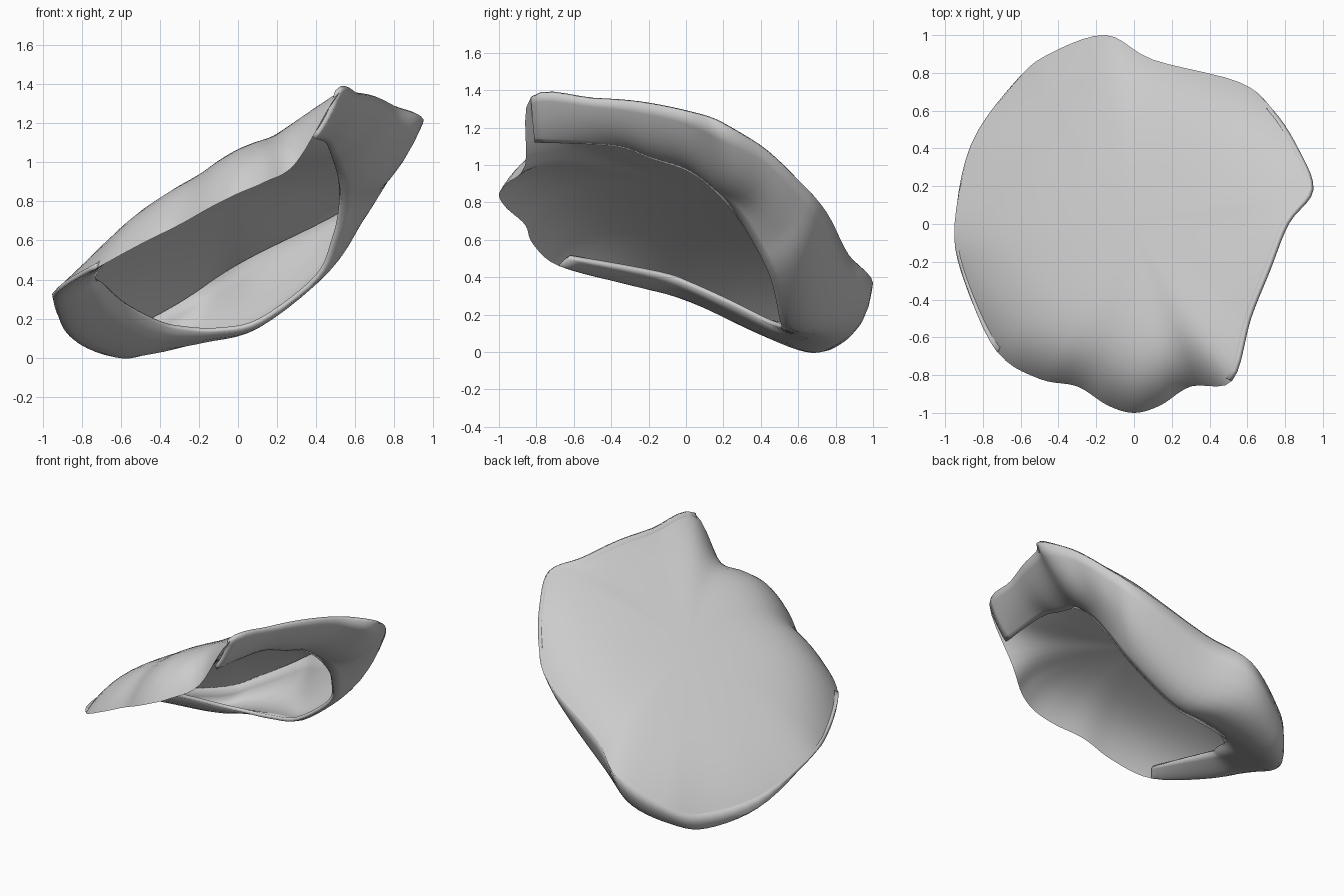
import bpy, bmesh, math
from mathutils import Vector

if "Cube" in bpy.data.objects:
    bpy.data.objects.remove(bpy.data.objects["Cube"])

grey = bpy.data.materials.new("shell grey")
grey.diffuse_color = (0.6, 0.6, 0.6, 1)
grey.use_nodes = True
grey.node_tree.nodes["Principled BSDF"].inputs["Base Color"].default_value = grey.diffuse_color

# Outer rim of the shell, counter-clockwise from the high front corner
RIM = [(.52, -.83, 1.36), (.62, -.5, 1.35), (.72, -.25, 1.33), (.82, 0, 1.28),
       (.95, .18, 1.22), (.87, .4, 1.1), (.74, .6, .92), (.56, .75, .75),
       (.1, .87, .52), (-.15, 1, .37), (-.45, .9, .2), (-.62, .76, .13),
       (-.85, .42, .18), (-.95, 0, .31), (-.9, -.3, .36), (-.72, -.68, .46),
       (-.5, -.82, .58), (-.3, -.86, .68), (-.14, -.96, .77), (0, -1, .84),
       (.14, -.96, .9), (.3, -.86, 1.0)]
# Belly and inner lip of the curled flap, matching the first 16 rim points
BELLY = [(.47, -.82, 1.23), (.55, -.46, 1.2), (.62, -.22, 1.14), (.68, 0, 1.07),
         (.75, .22, .92), (.71, .4, .83), (.62, .52, .67), (.5, .62, .5),
         (.1, .72, .2), (-.2, .85, .1), (-.45, .77, .02), (-.62, .64, 0),
         (-.82, .38, .1), (-.88, .02, .27), (-.84, -.25, .36), (-.7, -.66, .47)]
LIP = [(.4, -.81, 1.12), (.45, -.39, 1.1), (.48, -.18, 1.03), (.5, 0, .97),
       (.52, .13, .88), (.53, .25, .75), (.5, .35, .6), (.41, .45, .4),
       (.12, .5, .18), (-.1, .51, .13), (-.28, .47, .14), (-.4, .4, .17),
       (-.57, .22, .26), (-.68, 0, .36), (-.73, -.14, .41), (-.67, -.62, .5)]
STEPS = 5
RINGS = 16


def smooth_path(points, closed):
    """Catmull-Rom path through the points."""
    p = [Vector(q) for q in points]
    n = len(p)
    get = (lambda i: p[i % n]) if closed else (lambda i: p[max(0, min(n - 1, i))])
    out = []
    for i in range(n if closed else n - 1):
        a, b, c, d = get(i - 1), get(i), get(i + 1), get(i + 2)
        for s in range(STEPS):
            t = s / STEPS
            out.append(.5 * (2 * b + (c - a) * t + (2 * a - 5 * b + 4 * c - d) * t * t
                             + (3 * b - a - 3 * c + d) * t ** 3))
    return out if closed else out + [p[-1]]


def skin(bm, rows, closed):
    """Quads between successive rows of points; returns the vertex rows."""
    vs = [[bm.verts.new(q) for q in row] for row in rows]
    n = len(rows[0])
    for a, b in zip(vs, vs[1:]):
        for i in range(n if closed else n - 1):
            j = (i + 1) % n
            bm.faces.new((a[i], a[j], b[j], b[i]))
    return vs


def finish(bm, name):
    bmesh.ops.remove_doubles(bm, verts=bm.verts, dist=.0015)
    bmesh.ops.recalc_face_normals(bm, faces=bm.faces)
    mesh = bpy.data.meshes.new(name)
    bm.to_mesh(mesh)
    bm.free()
    mesh.materials.append(grey)
    ob = bpy.data.objects.new(name, mesh)
    bpy.context.collection.objects.link(ob)
    bpy.ops.object.select_all(action='DESELECT')
    bpy.context.view_layer.objects.active = ob
    ob.select_set(True)
    bpy.ops.object.shade_smooth_by_angle(angle=math.radians(40))
    return ob


def slope_z(x, y):
    return .84 + .52 * x - .32 * y


def wall(x, y):
    """Wall of the dome, thickest at the high front corner."""
    t = max(0, min(1, (x - y + .3) / 1.2))
    return .03 + .11 * t * t * (3 - 2 * t)


rim = smooth_path(RIM, True)
centre = Vector((-.03, .02, 0))


def dome_rows(under):
    rows = []
    for k in range(RINGS + 1):
        r = max(.01, math.sin(k / RINGS * math.pi / 2))
        row = []
        for q in rim:
            x, y = centre.x + (q.x - centre.x) * r, centre.y + (q.y - centre.y) * r
            z = slope_z(x, y) + .08 * (1 - r * r) + (q.z - slope_z(q.x, q.y)) * r ** 6
            row.append(Vector((x, y, z - under * wall(x, y) * (1 - r ** 6))))
        rows.append(row)
    return rows


# Tilted dome: outer skin and ceiling meeting at the rim
bm = bmesh.new()
for under in (0, 1):
    vs = skin(bm, dome_rows(under), True)
    bm.faces.new(vs[0])
finish(bm, "dome")

# Flap curling under from the rim to the lip of the opening
bm = bmesh.new()
count = (len(BELLY) - 1) * STEPS + 1
belly, lip = smooth_path(BELLY, False), smooth_path(LIP, False)
rows = []
for k in range(9):
    t = k / 8
    wr, wb, wl = (1 - t) * (1 - 2 * t), 4 * t * (1 - t), t * (2 * t - 1)
    rows.append([rim[i] * wr + belly[i] * wb + lip[i] * wl for i in range(count)])
skin(bm, rows, False)
flap = finish(bm, "curled_flap")

# Thin flap wall, thickened into the cavity
low = min(flap.data.polygons, key=lambda p: p.center.z)
thick = flap.modifiers.new("wall", 'SOLIDIFY')
thick.thickness = .025
thick.offset = -1 if low.normal.z < 0 else 1
